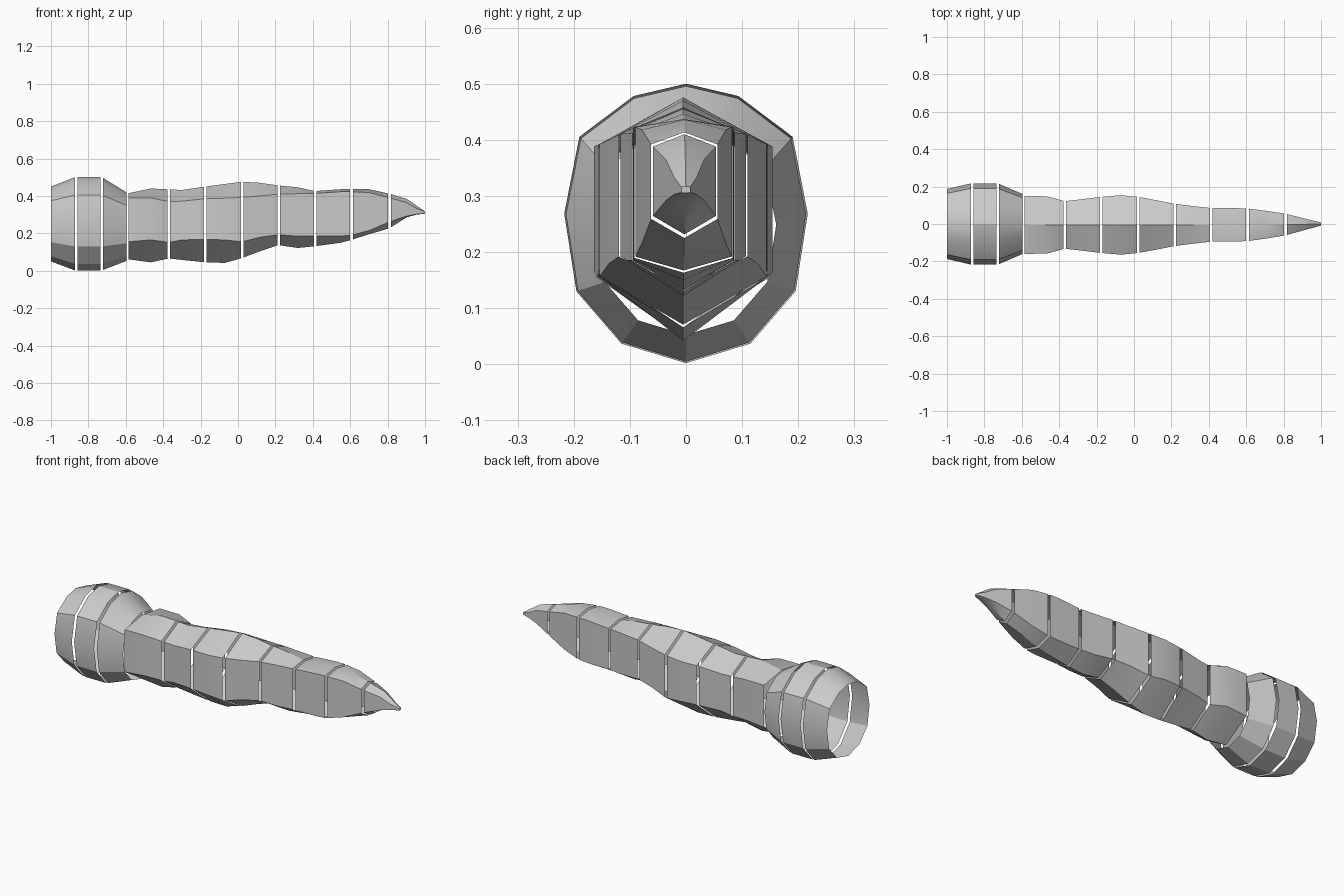
import bpy, bmesh, math

if "Cube" in bpy.data.objects:
    bpy.data.objects.remove(bpy.data.objects["Cube"])

GAP = 0.007

# Head stations: x, half width, bottom z, top z
HEAD = [(-1, .187, .05, .45), (-.872, .217, .002, .5),
        (-.728, .217, .002, .5), (-.59, .158, .055, .415)]
# Half profile of the 12-sided head: unit width, unit height
PROFILE = [(0, 0), (.53, .07), (.9, .257), (1, .535), (.876, .81), (.43, .956), (0, 1)]

# Body stations: x, half width, bottom, lower edge, shoulder, top
BODY = [(-.593, .155, .062, .155, .39, .413), (-.465, .153, .045, .165, .39, .44),
        (-.37, .127, .066, .152, .37, .435), (-.30, .135, .058, .165, .372, .432),
        (-.175, .15, .045, .168, .385, .45), (-.07, .159, .042, .165, .388, .464),
        (.022, .15, .068, .155, .392, .476), (.12, .132, .105, .18, .40, .47),
        (.217, .113, .137, .193, .41, .456), (.32, .1, .122, .185, .412, .446),
        (.412, .09, .131, .185, .413, .426), (.55, .089, .15, .186, .423, .436),
        (.607, .087, .165, .19, .423, .437), (.70, .075, .195, .215, .418, .436),
        (.81, .058, .227, .262, .39, .412), (.90, .034, .285, .292, .365, .385),
        (.955, .02, .3, .303, .333, .348), (1, .008, .305, .306, .316, .317)]


def sample(table, x):
    for a, b in zip(table, table[1:]):
        if a[0] <= x <= b[0]:
            t = (x - a[0]) / (b[0] - a[0])
            return tuple(p + (q - p) * t for p, q in zip(a, b))
    return table[-1]


def head_ring(s):
    x, w, lo, hi = s
    half = [(w * u, lo + (hi - lo) * v) for u, v in PROFILE]
    return [(x, y, z) for y, z in half] + [(x, -y, z) for y, z in half[-2:0:-1]]


def body_ring(s):
    x, w, lo, edge, shoulder, hi = s
    c = -.005 * min(1, w / .1)
    return [(x, c, lo), (x, c + w, edge), (x, c + w, shoulder),
            (x, c, hi), (x, c - w, shoulder), (x, c - w, edge)]


def segment(name, table, ring, x0, x1, tip=False):
    """Open tube through every station between x0 and x1."""
    xs = [x0] + [s[0] for s in table if x0 + .02 < s[0] < x1 - .02] + [x1]
    bm = bmesh.new()
    loops = [[bm.verts.new(p) for p in ring(sample(table, x))] for x in xs]
    n = len(loops[0])
    for a, b in zip(loops, loops[1:]):
        for i in range(n):
            j = (i + 1) % n
            bm.faces.new((a[i], a[j], b[j], b[i]))
    if tip:
        bm.faces.new(loops[-1])
    mesh = bpy.data.meshes.new(name)
    bm.normal_update()
    bm.to_mesh(mesh)
    bm.free()
    ob = bpy.data.objects.new(name, mesh)
    bpy.context.collection.objects.link(ob)
    bpy.ops.object.select_all(action='DESELECT')
    ob.select_set(True)
    bpy.context.view_layer.objects.active = ob
    bpy.ops.object.shade_smooth_by_angle(angle=math.radians(25))


# Wide rings at the open end
cuts = [-1 - GAP, -.865, -.728, -.593 + GAP / 2]
for i, (a, b) in enumerate(zip(cuts, cuts[1:])):
    segment(f"collar_ring_{i + 1}", HEAD, head_ring, a + GAP, b - GAP)

# Tapering body segments
cuts = [-.593, -.37, -.175, .022, .217, .412, .607, .81]
for i, (a, b) in enumerate(zip(cuts, cuts[1:])):
    segment(f"body_segment_{i + 1}", BODY, body_ring, a + GAP, b - GAP)

# Pointed tip
segment("tip_segment", BODY, body_ring, .81 + GAP, 1, tip=True)
